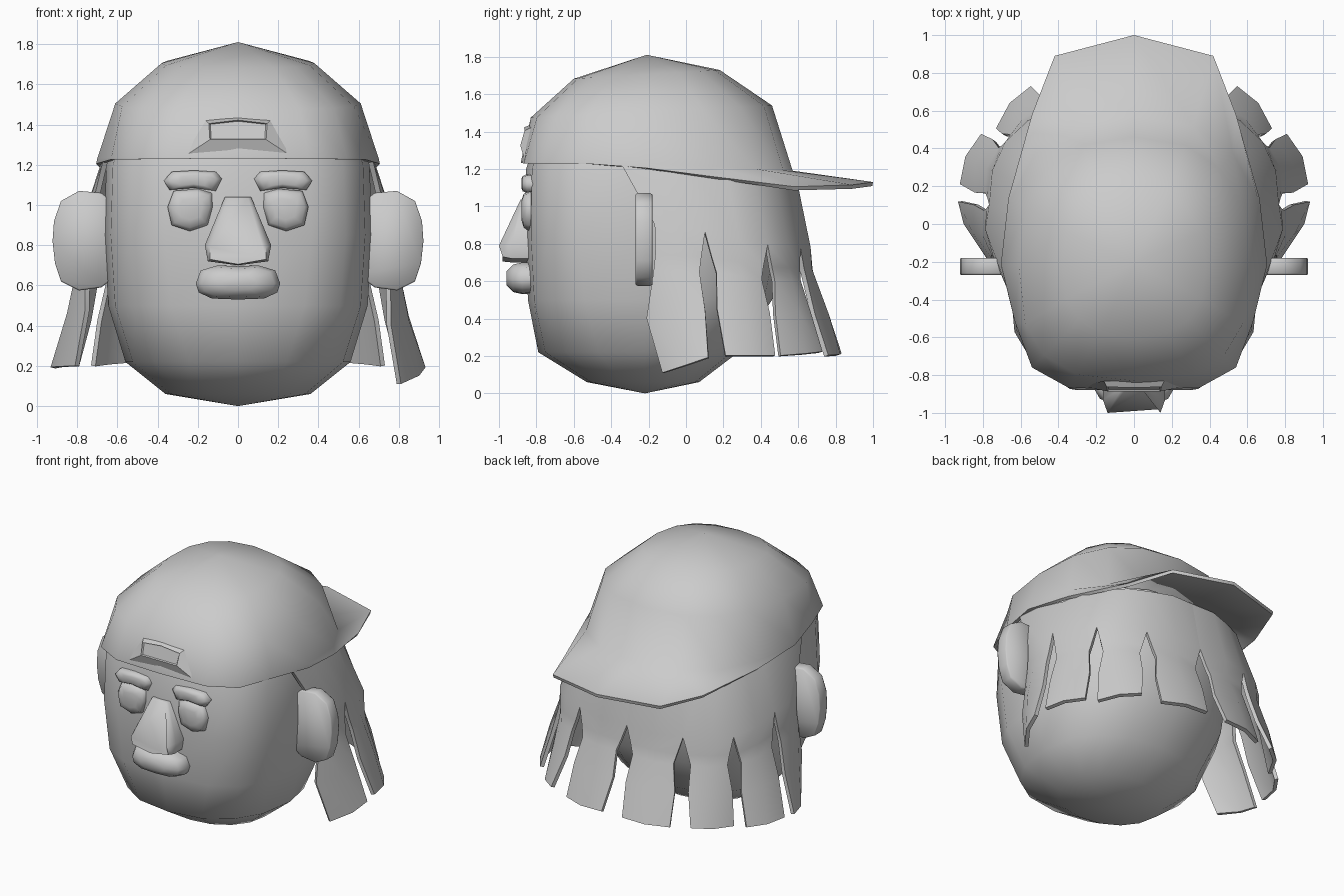
import bpy, bmesh, math
from mathutils import Vector

cube = bpy.data.objects.get("Cube")
if cube:
    bpy.data.objects.remove(cube, do_unlink=True)

grey = bpy.data.materials.new("plain grey")
grey.use_nodes = True
grey.diffuse_color = (0.6, 0.6, 0.6, 1)
grey.node_tree.nodes["Principled BSDF"].inputs["Base Color"].default_value = (0.6, 0.6, 0.6, 1)


def finish(name, bm, angle=50, thick=0, offset=-1):
    """Turn a bmesh into a shaded, optionally thickened object."""
    bmesh.ops.recalc_face_normals(bm, faces=bm.faces)
    mesh = bpy.data.meshes.new(name)
    bm.to_mesh(mesh)
    bm.free()
    mesh.materials.append(grey)
    obj = bpy.data.objects.new(name, mesh)
    bpy.context.collection.objects.link(obj)
    bpy.ops.object.select_all(action='DESELECT')
    obj.select_set(True)
    bpy.context.view_layer.objects.active = obj
    if thick:
        mod = obj.modifiers.new("thickness", 'SOLIDIFY')
        mod.thickness = thick
        mod.offset = offset
        bpy.ops.object.modifier_apply(modifier=mod.name)
    bpy.ops.object.shade_smooth_by_angle(angle=math.radians(angle))


def loft(name, rings, cap=True, **options):
    """Skin closed rings; a ring of one point is a pole."""
    bm = bmesh.new()
    rows = [[bm.verts.new(p) for p in ring] for ring in rings]
    for a, b in zip(rows, rows[1:]):
        n = max(len(a), len(b))
        for i in range(n):
            j = (i + 1) % n
            if len(a) == 1:
                bm.faces.new((a[0], b[i], b[j]))
            elif len(b) == 1:
                bm.faces.new((a[i], a[j], b[0]))
            else:
                bm.faces.new((a[i], a[j], b[j], b[i]))
    if cap:
        for row in (rows[0], rows[-1]):
            if len(row) > 2:
                bm.faces.new(row)
    finish(name, bm, **options)


def oval(z, w, front, back, p_front=2.8, p_back=2.4, tilt=0, n=16, mid=-0.22):
    """Horizontal ring squared off by p_front and p_back, rising by tilt towards the back."""
    pts = []
    for k in range(n):
        a = 2 * math.pi * k / n
        c, s = math.cos(a), math.sin(a)
        p = p_back if s > 0 else p_front
        depth = back - mid if s > 0 else mid - front
        x = math.copysign(abs(c) ** (2 / p), c) * w
        y = mid + math.copysign(abs(s) ** (2 / p), s) * depth
        pts.append((x, y, z + tilt * (y - mid)))
    return pts


def pillow(name, outline, steps, side=1, **options):
    """Outline in x and z, repeated at each (y, scale) step."""
    cx = sum(p[0] for p in outline) / len(outline)
    cz = sum(p[1] for p in outline) / len(outline)
    rings = [[(side * (cx + (x - cx) * s), y, cz + (z - cz) * s) for x, z in outline]
             for y, s in steps]
    loft(name, rings, **options)


def mirrored(half):
    return half + [(-x, *rest) for x, *rest in reversed(half) if x > 0]


# Head: round underneath, squarer at face height
head = [(0.06, 0.36, -0.53, 0.07, 2.1, 2.1), (0.22, 0.56, -0.79, 0.28, 2.3, 2.2),
        (0.5, 0.645, -0.845, 0.46, 2.9), (0.85, 0.665, -0.86, 0.54, 3.2),
        (1.2, 0.655, -0.855, 0.54, 3.1), (1.48, 0.56, -0.76, 0.4, 2.6), (1.65, 0.32, -0.5, 0.1)]
loft("head", [[(0, -0.22, 0)]] + [oval(*r) for r in head] + [[(0, -0.22, 1.74)]], angle=70)

# Cap: crown, rim and a rear brim grown out of the rim
rim_front = [(-0.63, -0.52, 1.235), (-0.54, -0.76, 1.235), (-0.35, -0.865, 1.237),
             (0, -0.882, 1.24)]
rim_front += [(-x, y, z) for x, y, z in reversed(rim_front[:3])]
rim_back = [(x, y, 1.23 - 0.05 * (y + 0.22)) for x, y, z in oval(0, 0.7, -0.88, 0.57)[:9]]
brim = [(0.705, -0.215, 1.205), (0.665, 0.135, 1.16), (0.54, 0.58, 1.105),
        (0.42, 0.89, 1.115), (0, 1.0, 1.13)]
edge = mirrored(brim) + [(x, y, z - 0.008) for x, y, z in rim_front]
loft("cap", [[(0, -0.21, 1.81)], oval(1.705, 0.38, -0.6, 0.18, 2.5, tilt=0.06),
             oval(1.505, 0.61, -0.83, 0.46, tilt=0.05), rim_back + rim_front, edge],
     cap=False, angle=70, thick=0.022)

# Low strap panel on the cap front, ramping up to a framed recess
panel_base = [(0.27, -0.86, 1.24), (0.16, -0.83, 1.42), (0, -0.835, 1.435),
              (-0.16, -0.83, 1.42), (-0.27, -0.86, 1.24)]
panel_top = [(0.14, -0.886, 1.325), (0.145, -0.863, 1.405), (0, -0.866, 1.422),
             (-0.145, -0.863, 1.405), (-0.14, -0.886, 1.325)]
recess = [(x * 0.95, y + 0.01, 1.365 + (z - 1.365) * 0.9) for x, y, z in panel_top]
loft("cap_strap_panel", [panel_base, panel_top, recess], angle=40)

# Nose and mouth
nose_back = [(0, 0.70), (0.15, 0.72), (0.165, 0.8), (0.065, 1.04)]
nose_front = [(0, -0.98, 0.705), (0.14, -0.98, 0.73), (0.14, -1.0, 0.79), (0.05, -0.885, 1.035)]
nose_mid = [(x, -0.93 if z < 0.9 else -0.87, z) for x, z in nose_back]
loft("nose", [mirrored([(x, -0.8, z) for x, z in nose_back]), mirrored(nose_mid),
              mirrored(nose_front)], angle=60)
lips = mirrored([(0, 0.53), (0.13, 0.535), (0.195, 0.565), (0.21, 0.61),
                 (0.185, 0.675), (0.1, 0.70), (0, 0.695)])
pillow("mouth", lips, [(-0.78, 0.95), (-0.875, 1), (-0.925, 0.86), (-0.96, 0.45)], angle=80)

# Eyes, brows and ears on both sides
eye = [(0.13, 1.06), (0.2, 1.08), (0.32, 1.07), (0.35, 0.99), (0.33, 0.9),
       (0.24, 0.87), (0.15, 0.9), (0.125, 0.99)]
brow = [(0.08, 1.13), (0.11, 1.165), (0.22, 1.172), (0.33, 1.165), (0.37, 1.12),
        (0.34, 1.075), (0.22, 1.085), (0.11, 1.07)]
ear = [(0.6, 1.0), (0.68, 1.06), (0.79, 1.07), (0.88, 1.02), (0.915, 0.92), (0.922, 0.82),
       (0.91, 0.71), (0.88, 0.62), (0.79, 0.575), (0.68, 0.59), (0.6, 0.65)]
for word, side in (("left", 1), ("right", -1)):
    pillow(word + "_eye", eye, [(-0.76, 0.95), (-0.845, 1), (-0.868, 0.85), (-0.88, 0.5)],
           side, angle=80)
    pillow(word + "_brow", brow, [(-0.76, 0.95), (-0.85, 1), (-0.873, 0.8), (-0.88, 0.5)],
           side, angle=80)
    pillow(word + "_ear", ear, [(-0.18, 0.97), (-0.19, 1), (-0.26, 1), (-0.27, 0.97)],
           side, angle=80)

# Hair: a curtain under the cap split into flared locks
top = [Vector(p) for p in ((0.66, -0.34, 1.215), (0.63, 0.05, 1.16), (0.54, 0.36, 1.14),
                           (0.32, 0.53, 1.14), (0, 0.57, 1.15))]
split = [Vector(p) for p in ((0.735, -0.165, 0.9), (0.755, 0.1, 0.86), (0.67, 0.43, 0.79),
                             (0.4, 0.6, 0.78), (0, 0.65, 0.78))]
tips = [((0.8, -0.12, 0.11), (0.92, 0.12, 0.19)), ((0.91, 0.21, 0.2), (0.8, 0.47, 0.2)),
        ((0.72, 0.5, 0.2), (0.54, 0.72, 0.22)), ((0.4, 0.75, 0.2), (0.08, 0.82, 0.21))]
# Each row: fraction from split to tip, pinch towards the lock centre,
# pinch on the foremost edge, outward bulge
profile = [(0.2, 0.16, 0, 0.02), (0.32, 0.25, -0.1, 0.03), (0.62, 0.06, -0.5, 0.045),
           (1, 0, 0, 0.03)]
for word, side in (("left", 1), ("right", -1)):
    bm = bmesh.new()
    for i, (tip_a, tip_b) in enumerate(tips):
        tip_a, tip_b = Vector(tip_a), Vector(tip_b)
        if side < 0 and i == 0:
            tip_a.z = 0.2
        rows = [(top[i], top[i + 1], 0.03), (split[i], split[i + 1], 0.03)]
        for f, pinch, fore_pinch, bulge in profile:
            # Locks hang steeply first and flare towards the tips
            ends = []
            for start, tip in ((split[i], tip_a), (split[i + 1], tip_b)):
                p = start.lerp(tip, f ** 1.4)
                p.z = start.z + (tip.z - start.z) * f
                ends.append(p)
            a, b = ends
            mid = (a + b) / 2
            rows.append((a.lerp(mid, pinch if i else fore_pinch), b.lerp(mid, pinch), bulge))
        grid = []
        for a, b, bulge in rows:
            mid = (a + b) / 2
            mid += Vector((mid.x, mid.y + 0.1, 0)).normalized() * bulge
            grid.append([bm.verts.new((p.x * side, p.y, p.z)) for p in (a, mid, b)])
        for r, s in zip(grid, grid[1:]):
            for k in (0, 1):
                bm.faces.new((r[k], r[k + 1], s[k + 1], s[k]))
    bmesh.ops.remove_doubles(bm, verts=bm.verts, dist=0.001)
    finish(word + "_hair", bm, angle=60, thick=0.025, offset=0)
